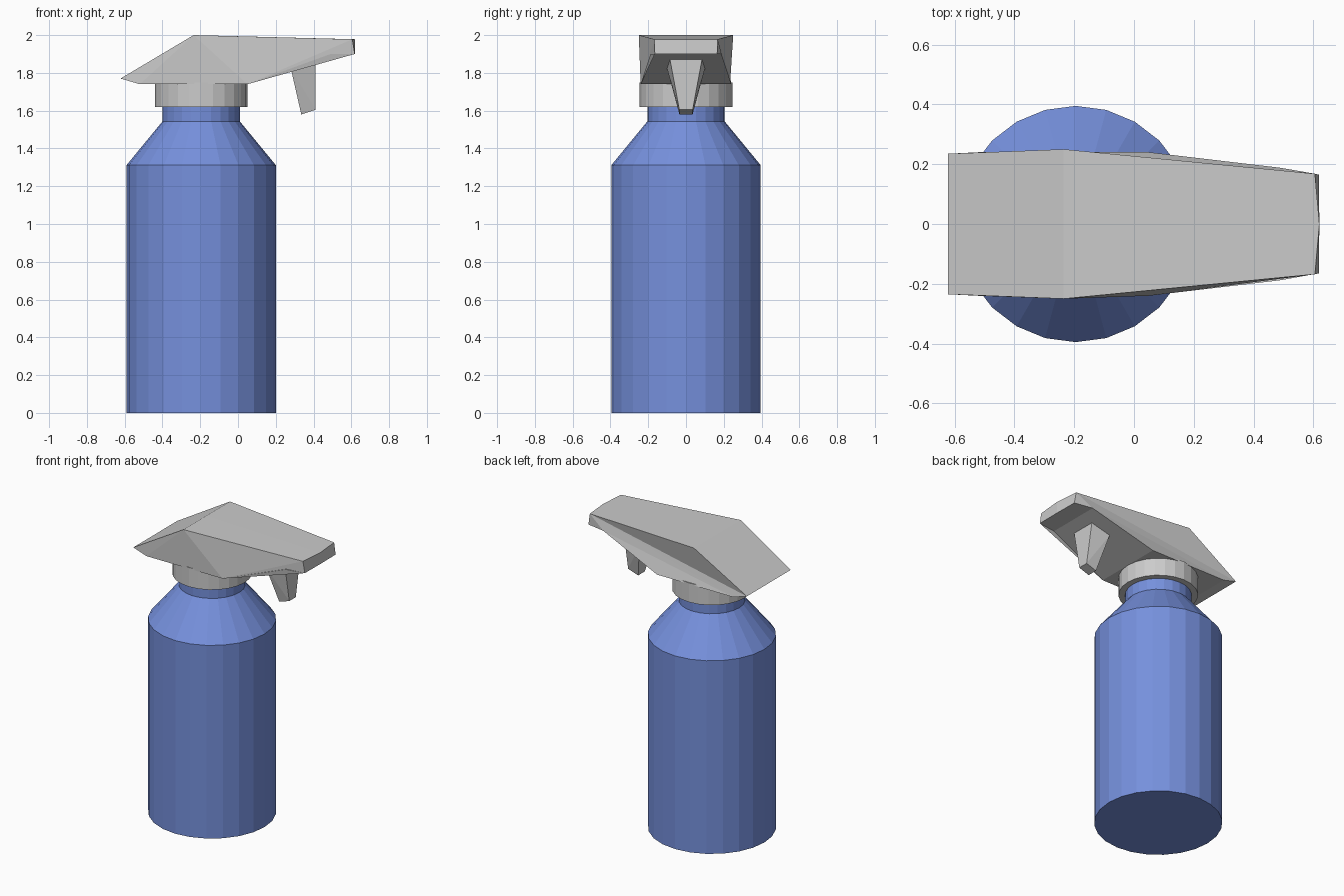
import bpy, bmesh
from math import cos, sin, tau

if "Cube" in bpy.data.objects:
    bpy.data.objects.remove(bpy.data.objects["Cube"])

CX = -0.195   # axis of the bottle


def finish(name, bm, mat=None):
    bmesh.ops.recalc_face_normals(bm, faces=bm.faces)
    mesh = bpy.data.meshes.new(name)
    bm.to_mesh(mesh)
    bm.free()
    ob = bpy.data.objects.new(name, mesh)
    bpy.context.collection.objects.link(ob)
    if mat:
        mesh.materials.append(mat)
    return ob


def lathe(name, profile, mat=None, sides=24):
    """Closed turned body from (radius, z) rings."""
    bm = bmesh.new()
    rings = [[bm.verts.new((CX + r * cos(tau * i / sides), r * sin(tau * i / sides), z))
              for i in range(sides)] for r, z in profile]
    for a, b in zip(rings, rings[1:]):
        for i in range(sides):
            j = (i + 1) % sides
            bm.faces.new((a[i], a[j], b[j], b[i]))
    bm.faces.new(rings[0])
    bm.faces.new(rings[-1])
    return finish(name, bm, mat)


def mirrored_slab(name, profile):
    """Side profile of (x, z, half width, centre x), mirrored across y = 0."""
    bm = bmesh.new()
    left = [bm.verts.new((x, w, z)) for x, z, w, c in profile]
    mid = [bm.verts.new((c, 0, z)) for x, z, w, c in profile]
    right = [bm.verts.new((x, -w, z)) for x, z, w, c in profile]
    n = len(profile)
    for a, b in ((left, mid), (mid, right)):
        for i in range(n):
            j = (i + 1) % n
            bm.faces.new((a[i], a[j], b[j], b[i]))
    caps = [bm.faces.new(left), bm.faces.new(right)]
    bmesh.ops.triangulate(bm, faces=caps)
    return finish(name, bm)


blue = bpy.data.materials.new("blue_plastic")
blue.diffuse_color = (0.18, 0.28, 0.72, 1)
blue.use_nodes = True
blue.node_tree.nodes["Principled BSDF"].inputs["Base Color"].default_value = blue.diffuse_color

# Bottle with shoulder and neck
lathe("bottle", [(0.395, 0), (0.395, 1.312), (0.205, 1.543), (0.205, 1.63)], blue)

# Screw collar
lathe("collar", [(0.245, 1.62), (0.245, 1.75)])

# Spray head: wedge back, tapering to the nozzle
mirrored_slab("spray_head", [
    (-0.622, 1.77, 0.235, -0.622), (-0.235, 2.0, 0.25, -0.235),
    (0.605, 1.978, 0.168, 0.62), (0.618, 1.9, 0.165, 0.62),
    (0.49, 1.9, 0.188, 0.49), (0.05, 1.74, 0.24, 0.05),
    (-0.52, 1.74, 0.24, -0.52)])

# Trigger
mirrored_slab("trigger", [
    (0.28, 1.822, 0.10, 0.28), (0.335, 1.58, 0.035, 0.335),
    (0.41, 1.605, 0.035, 0.41), (0.41, 1.9, 0.09, 0.41)])
